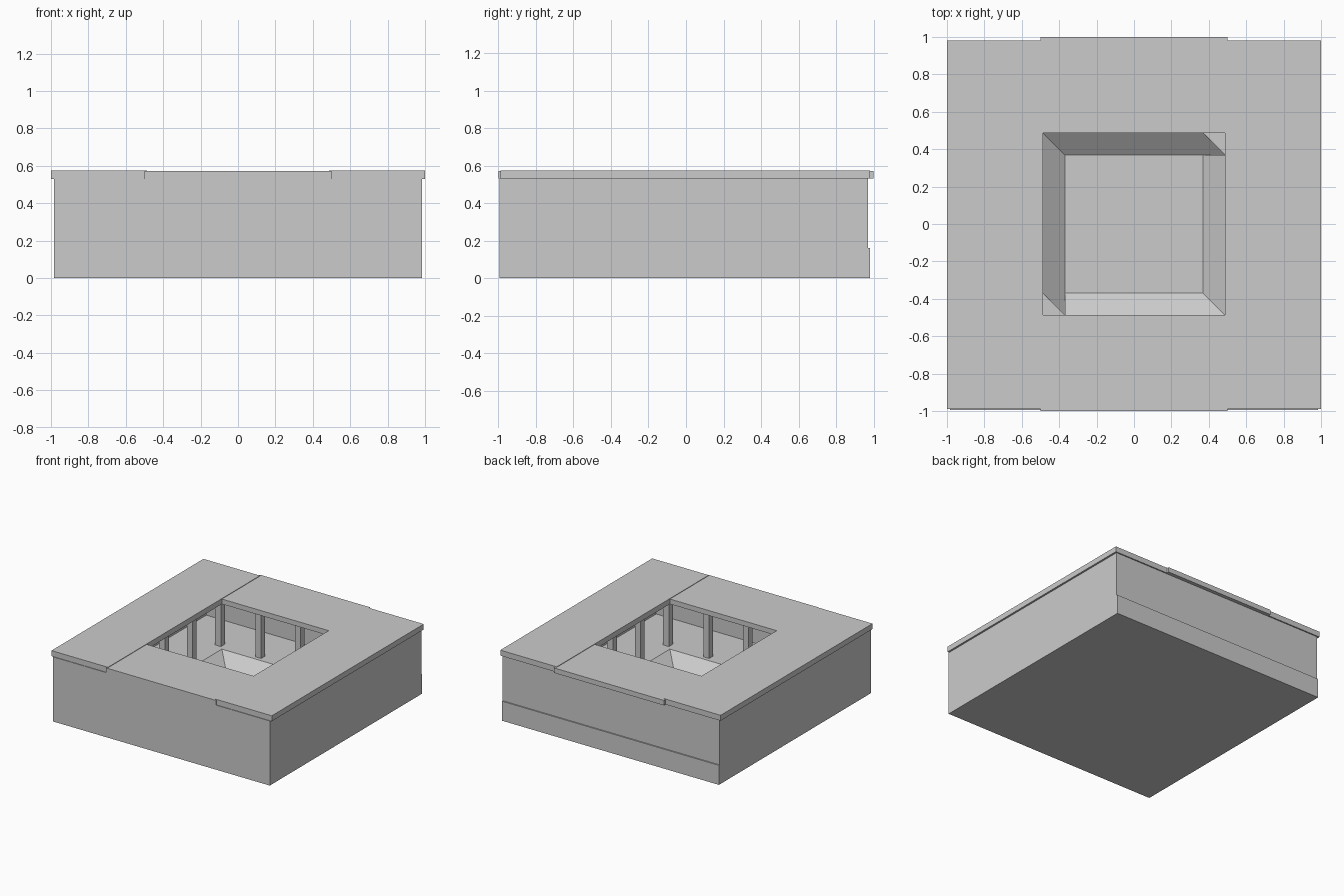
import bpy
import bmesh

cube = bpy.data.objects.get("Cube")
if cube:
    bpy.data.objects.remove(cube, do_unlink=True)

stone = bpy.data.materials.new("grey_stone")
stone.use_nodes = True
GREY = (0.6, 0.6, 0.6, 1)
stone.diffuse_color = GREY
stone.node_tree.nodes["Principled BSDF"].inputs["Base Color"].default_value = GREY

FLOOR, PIT, ROOF, TOP = 0.16, 0.07, 0.53, 0.575
OPEN, RIM = 0.487, 0.37


def add_object(name, bm):
    mesh = bpy.data.meshes.new(name)
    bm.to_mesh(mesh)
    bm.free()
    mesh.materials.append(stone)
    obj = bpy.data.objects.new(name, mesh)
    bpy.context.collection.objects.link(obj)
    return obj


def box(name, x, y, z):
    """Box from (min, max) pairs."""
    bm = bmesh.new()
    bmesh.ops.create_cube(bm, size=1)
    for v in bm.verts:
        v.co = [r[0] if c < 0 else r[1] for c, r in zip(v.co, (x, y, z))]
    return add_object(name, bm)


def faces(name, polygons):
    """Open surface made from a few polygons."""
    bm = bmesh.new()
    for poly in polygons:
        bm.faces.new([bm.verts.new(p) for p in poly])
    bmesh.ops.remove_doubles(bm, verts=bm.verts[:], dist=0.0001)
    return add_object(name, bm)


# Base: four strips round the basin, over a thin bottom slab
X, Y0, Y1 = 0.985, -0.995, 0.98
box("base_slab", (-X, X), (Y0, Y1), (0, 0.05))
for side, sx in (("left", 1), ("right", -1)):
    box(f"base_{side}", sorted((sx * OPEN, sx * X)), (Y0, Y1), (0, FLOOR))
box("base_front", (-OPEN, OPEN), (Y0, -OPEN), (0, FLOOR))
box("base_back", (-OPEN, OPEN), (OPEN, Y1), (0, FLOOR))

# Sunken basin: sloped sides, two of the corners are cut off by a flat triangle
o, r = OPEN, RIM
slope_back = [(-o, o, FLOOR), (-r, r, PIT), (o, r, PIT), (r, o, FLOOR)]
slope_left = [(o, r, FLOOR), (r, r, PIT), (r, -r, PIT), (o, -o, FLOOR)]
corner = [(o, o, FLOOR), (r, o, FLOOR), (o, r, FLOOR)]
corner_wall = [(r, o, FLOOR), (o, r, PIT), (o, r, FLOOR)]
end_wall = [(r, r, PIT), (o, r, FLOOR), (o, r, PIT)]


def flip(poly):
    """Reflect a polygon across the falling diagonal."""
    return [(-y, -x, z) for x, y, z in reversed(poly)]


faces("basin_slopes", [slope_back, slope_left, flip(slope_back), flip(slope_left)])
faces("basin_corners", [corner, corner_wall, end_wall,
                        flip(corner), flip(corner_wall), flip(end_wall)])
faces("basin_floor", [[(-r, -r, PIT), (r, -r, PIT), (r, r, PIT), (-r, r, PIT)]])
box("basin_plate", (-0.25, 0.25), (-0.255, 0.24), (0.05, PIT + 0.008))

# Outer walls
WALL = 0.06
wall_z = (FLOOR, ROOF)
box("wall_front", (-X, X), (Y0, Y0 + WALL), wall_z)
box("wall_back", (-X, X), (0.97 - WALL, 0.97), wall_z)
for side, sx in (("left", 1), ("right", -1)):
    box(f"wall_{side}", sorted((sx * (X - WALL), sx * X)),
        (Y0 + WALL, 0.97 - WALL), wall_z)

# Colonnade: four square posts per side, sharing corners
steps = (-0.545, -0.18, 0.18, 0.545)
H = 0.026
for i, px in enumerate(steps):
    for j, py in enumerate(steps):
        if i in (0, 3) or j in (0, 3):
            box(f"post_{i}_{j}", (px - H, px + H), (py - H, py + H), wall_z)

# Roof slabs: two long sides and two slightly lower middle pieces
for side, sx in (("left", 1), ("right", -1)):
    box(f"roof_{side}", sorted((sx * OPEN, sx)), (-0.99, 0.98), (ROOF, TOP))
box("roof_front", (-0.5, 0.5), (-1, -OPEN), (ROOF, TOP - 0.004))
box("roof_back", (-0.5, 0.5), (OPEN, 1), (ROOF, TOP - 0.004))
